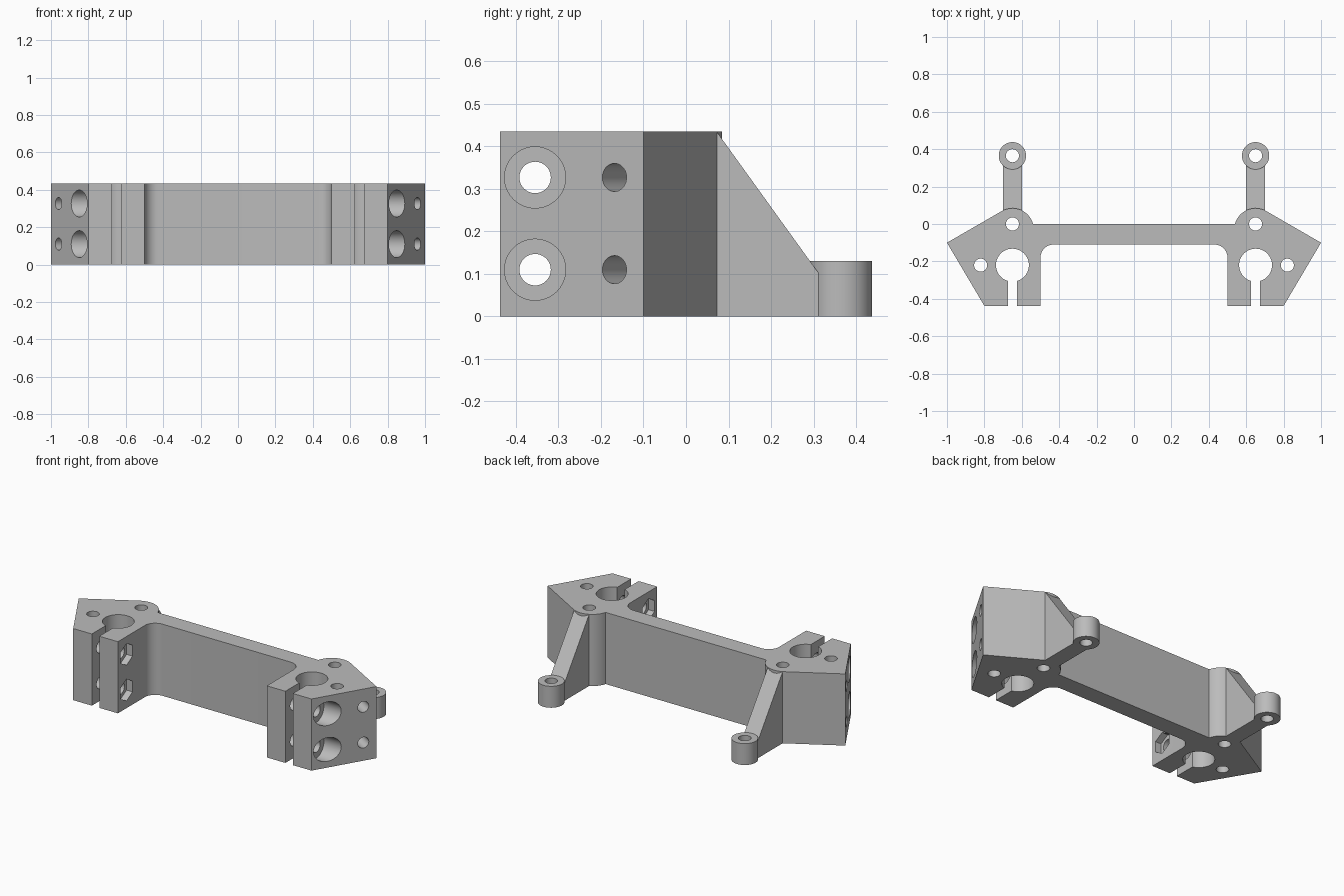
import bpy, bmesh
from math import sin, cos, radians, asin, degrees, pi
from mathutils import Vector

if "Cube" in bpy.data.objects:
    bpy.data.objects.remove(bpy.data.objects["Cube"])

H = 0.435          # body height
PX = 0.65          # pillar clamp centre in x
FRONT = -0.438

grey = bpy.data.materials.new("plain grey")
grey.use_nodes = True
GREY = (0.5, 0.5, 0.5, 1)
grey.diffuse_color = GREY
grey.node_tree.nodes["Principled BSDF"].inputs["Base Color"].default_value = GREY


def arc(cx, cy, r, a0, a1, n):
    steps = [radians(a0 + (a1 - a0) * i / n) for i in range(n + 1)]
    return [(cx + r * cos(a), cy + r * sin(a)) for a in steps]


def prism(name, base, sweep):
    """Sweep a closed loop of 3D points along a vector."""
    bm = bmesh.new()
    face = bm.faces.new([bm.verts.new(p) for p in base])
    out = bmesh.ops.extrude_face_region(bm, geom=[face])
    moved = [v for v in out["geom"] if isinstance(v, bmesh.types.BMVert)]
    bmesh.ops.translate(bm, verts=moved, vec=sweep)
    bmesh.ops.recalc_face_normals(bm, faces=bm.faces)
    mesh = bpy.data.meshes.new(name)
    bm.to_mesh(mesh)
    bm.free()
    mesh.materials.append(grey)
    obj = bpy.data.objects.new(name, mesh)
    bpy.context.collection.objects.link(obj)
    return obj


def rod(name, start, end, r, n=40):
    """Cylinder (or n-sided bar) from one point to another."""
    start, end = Vector(start), Vector(end)
    axis = end - start
    rot = axis.to_track_quat("Z", "Y")
    ring = [start + rot @ Vector((r * cos(2 * pi * i / n), r * sin(2 * pi * i / n), 0))
            for i in range(n)]
    return prism(name, ring, axis)


def combine(target, tool, operation):
    bpy.context.view_layer.objects.active = target
    mod = target.modifiers.new("combine", "BOOLEAN")
    mod.operation, mod.solver, mod.object = operation, "EXACT", tool
    bpy.ops.object.modifier_apply(modifier=mod.name)
    bpy.data.objects.remove(tool)


# Body outline: bridge wall, filleted clamp blocks with keyhole slots, rounded back
BORE, SLOT = 0.088, 0.025
gap = degrees(asin(SLOT / BORE))
half = arc(0.43, -0.18, 0.07, 90, 0, 10)
half += [(0.5, FRONT), (PX - SLOT, FRONT)]
half += arc(PX, -0.22, BORE, 270 - gap, gap - 90, 48)
half += [(PX + SLOT, FRONT), (0.8, FRONT), (1, -0.1)]
half += arc(PX, -0.03, 0.1144, 60, 164.8, 16)
outline = half + [(-x, y) for x, y in reversed(half)]
body = prism("bracket_body", [(x, y, 0) for x, y in outline], (0, 0, H))

# Sloping struts with eyelets at the back
EYE_Y = 0.365
side = [(-0.05, 0), (EYE_Y - 0.03, 0), (EYE_Y - 0.03, 0.07), (0.072, H), (-0.05, H)]
for s in (-1, 1):
    strut = prism("strut", [(s * PX - 0.05, y, z) for y, z in side], (0.1, 0, 0))
    combine(body, strut, "UNION")
    eyelet = rod("eyelet", (s * PX, EYE_Y, 0), (s * PX, EYE_Y, 0.13), 0.073, 48)
    combine(body, eyelet, "UNION")

# Holes, mirrored on both ends
for s in (-1, 1):
    # upright holes
    for x, y in ((PX, 0), (0.82, -0.22), (PX, EYE_Y)):
        combine(body, rod("hole", (s * x, y, -0.1), (s * x, y, 0.6), 0.035), "DIFFERENCE")
    for z in (0.11, 0.327):
        y = -0.355
        # clamp bolt hole, head recess and nut pocket
        combine(body, rod("bolt", (s * 0.4, y, z), (s * 1.1, y, z), 0.037), "DIFFERENCE")
        combine(body, rod("recess", (s * 0.775, y, z), (s * 1.1, y, z), 0.072), "DIFFERENCE")
        nut = prism("nut", [(s * 0.45, y + 0.066 * sin(k * pi / 3), z + 0.066 * cos(k * pi / 3))
                            for k in range(6)], (s * 0.09, 0, 0))
        combine(body, nut, "DIFFERENCE")
        # blind screw hole square to the slanted face
        mouth = Vector((s * 0.959, -0.168, z))
        inward = Vector((s * -0.86, 0.51, 0))
        combine(body, rod("screw", mouth - inward * 0.1, mouth + inward * 0.2, 0.033), "DIFFERENCE")

bpy.ops.object.select_all(action="DESELECT")
body.select_set(True)
bpy.context.view_layer.objects.active = body
bpy.ops.object.shade_smooth_by_angle(angle=radians(30))
